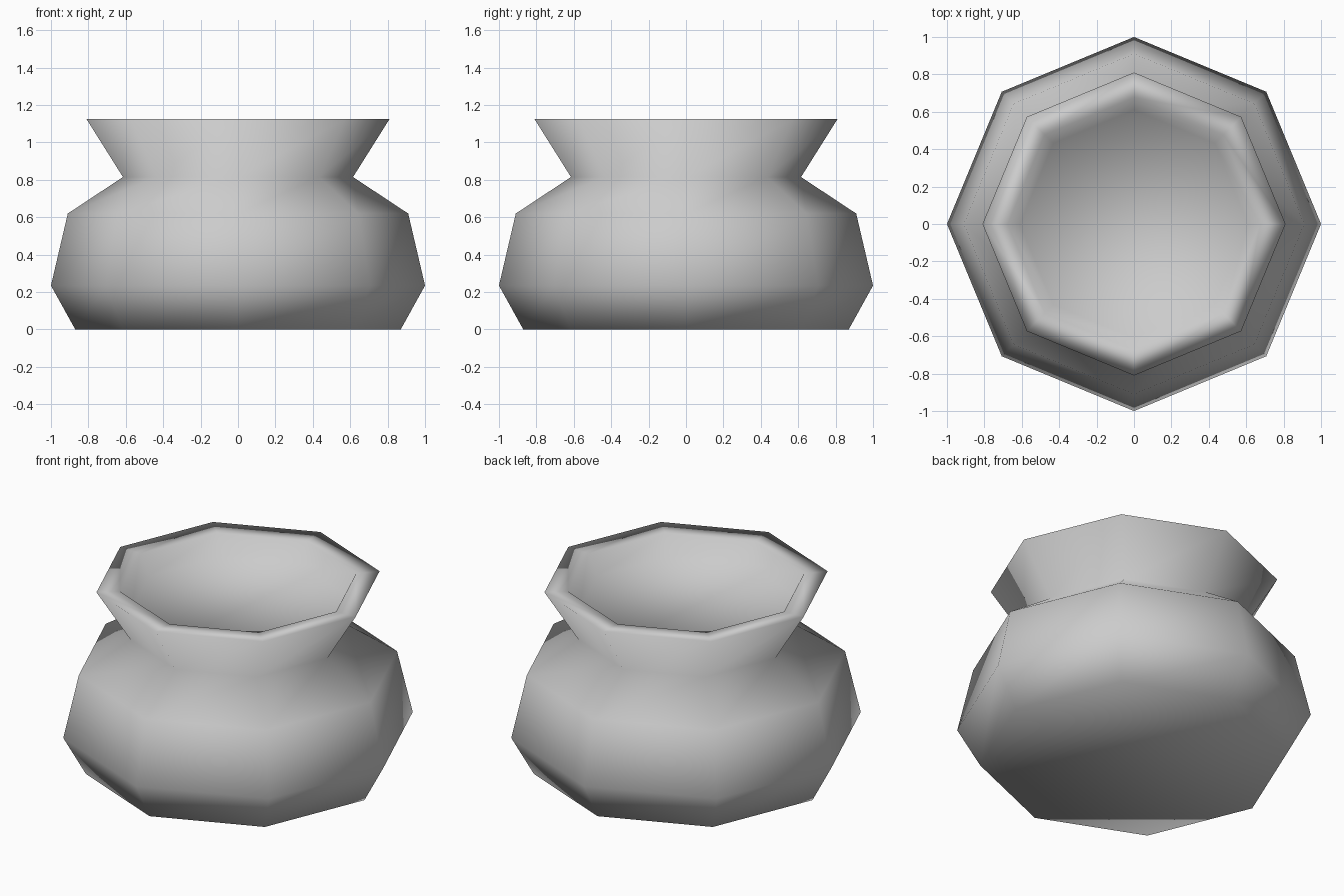
import bpy
import bmesh
import math

cube = bpy.data.objects.get("Cube")
if cube:
    bpy.data.objects.remove(cube, do_unlink=True)

SIDES = 8

# Plain grey clay
clay = bpy.data.materials.new("grey_clay")
clay.use_nodes = True
colour = (0.6, 0.6, 0.6, 1)
clay.diffuse_color = colour
clay.node_tree.nodes["Principled BSDF"].inputs["Base Color"].default_value = colour


def lathe(name, profile, material):
    """Turn a (radius, height) profile and close both ends with flat caps."""
    bm = bmesh.new()
    rings = [[bm.verts.new((r * math.sin(math.tau * i / SIDES),
                            -r * math.cos(math.tau * i / SIDES), z))
              for i in range(SIDES)] for r, z in profile]
    for low, high in zip(rings, rings[1:]):
        for i in range(SIDES):
            j = (i + 1) % SIDES
            bm.faces.new((low[i], low[j], high[j], high[i]))
    bm.faces.new(rings[0])
    bm.faces.new(rings[-1])
    bmesh.ops.recalc_face_normals(bm, faces=bm.faces)
    for face in bm.faces:
        face.smooth = True
    mesh = bpy.data.meshes.new(name)
    bm.to_mesh(mesh)
    bm.free()
    mesh.materials.append(material)
    obj = bpy.data.objects.new(name, mesh)
    bpy.context.collection.objects.link(obj)
    return obj


# Flat base, round belly, narrow neck, flared lip, shallow sunken inside
lathe("pot", [(0.87, 0), (1.0, 0.235), (0.91, 0.62), (0.615, 0.815),
              (0.81, 1.125), (0.675, 1.12), (0.61, 1.0)], clay)
